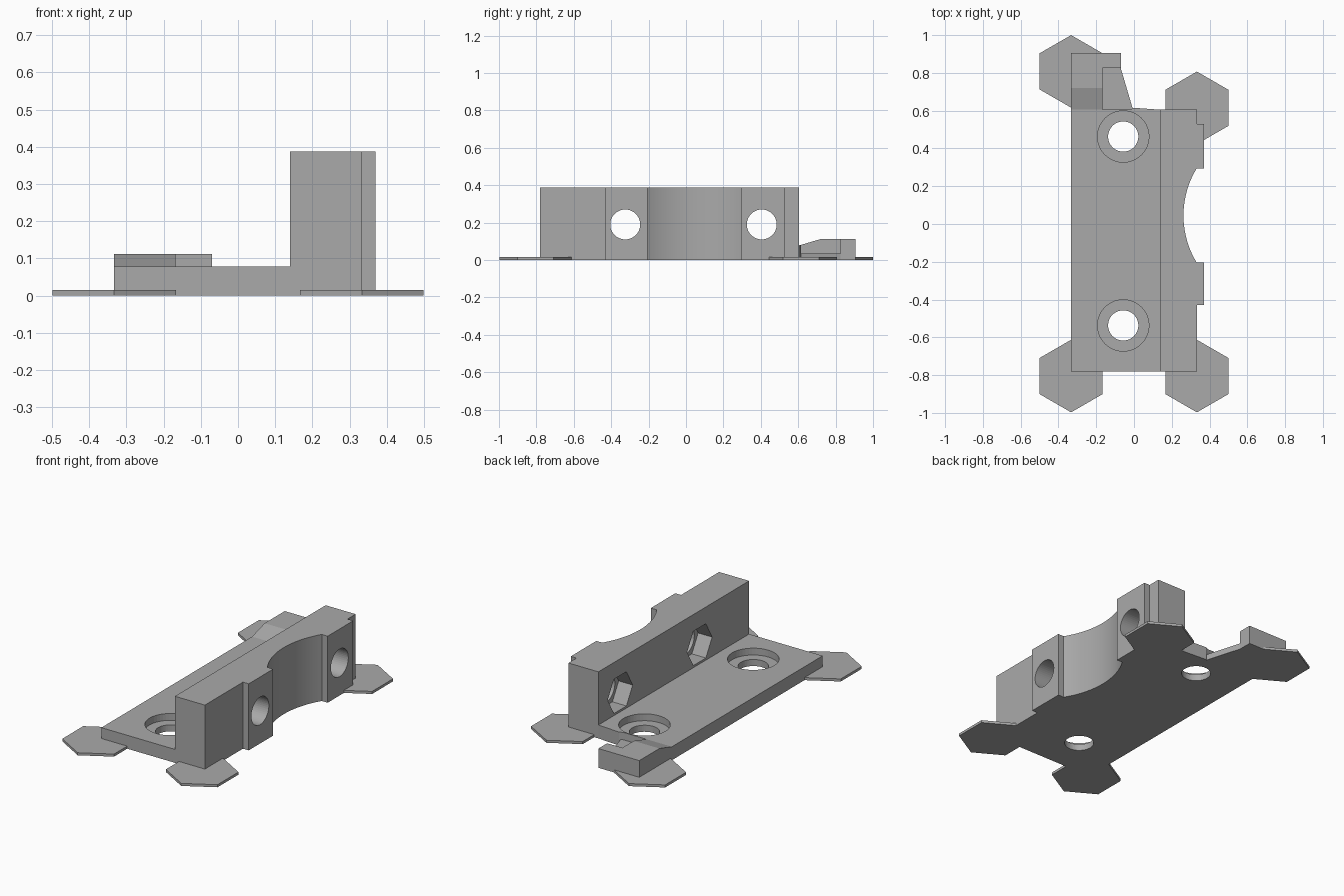
import bpy, bmesh, math
from mathutils import Matrix

cube = bpy.data.objects.get("Cube")
if cube:
    bpy.data.objects.remove(cube, do_unlink=True)

grey = bpy.data.materials.new("plain grey")
grey.use_nodes = True
colour = (0.4, 0.4, 0.4, 1)
grey.diffuse_color = colour
grey.node_tree.nodes["Principled BSDF"].inputs["Base Color"].default_value = colour


def prism(name, outline, depth, place=None):
    """Extrude a flat outline along its local z, then place it."""
    bm = bmesh.new()
    face = bm.faces.new([bm.verts.new((a, b, 0)) for a, b in outline])
    top = bmesh.ops.extrude_face_region(bm, geom=[face])["geom"]
    for v in top:
        if isinstance(v, bmesh.types.BMVert):
            v.co.z += depth
    bmesh.ops.recalc_face_normals(bm, faces=bm.faces)
    if place:
        bm.transform(place)
    mesh = bpy.data.meshes.new(name)
    bm.to_mesh(mesh)
    bm.free()
    mesh.materials.append(grey)
    ob = bpy.data.objects.new(name, mesh)
    bpy.context.collection.objects.link(ob)
    return ob


def ring(r, n, turn=0):
    return [(r * math.cos(turn + i * math.tau / n), r * math.sin(turn + i * math.tau / n))
            for i in range(n)]


def cut(target, name, outline, depth, place):
    cutter = prism(name, outline, depth, place)
    mod = target.modifiers.new(name, 'BOOLEAN')
    mod.operation, mod.solver, mod.object = 'DIFFERENCE', 'EXACT', cutter
    cutter.hide_render = True
    cutter.hide_set(True)
    cutter.display_type = 'WIRE'


def smooth(ob):
    bpy.ops.object.select_all(action='DESELECT')
    bpy.context.view_layer.objects.active = ob
    ob.select_set(True)
    bpy.ops.object.shade_smooth_by_angle(angle=math.radians(30))


# Base plate with two counterbored screw holes
base = prism("base_plate", [(-.333, -.78), (.14, -.78), (.14, .605), (0, .615),
                            (-.02, .605), (-.333, .605)], .078)
for side, y in (("rear", .463), ("front", -.537)):
    at = Matrix.Translation((-.057, y, 0))
    cut(base, side + "_screw_cutter", ring(.08, 48), .3, at @ Matrix.Translation((0, 0, -.1)))
    cut(base, side + "_counterbore_cutter", ring(.136, 48), .2, at @ Matrix.Translation((0, 0, .038)))

# Upright wall with raised pads and a curved saddle between them
saddle_x, saddle_y, saddle_r = .742, .045, .48
half = math.asin(.25 / saddle_r)
arc = [(saddle_x - saddle_r * math.cos(a), saddle_y + saddle_r * math.sin(a))
       for a in (half * (i / 16 - 1) for i in range(33))]
wall = prism("upright_wall",
             [(.14, -.78), (.333, -.78), (.333, -.43), (.37, -.43), (.37, -.205)] + arc +
             [(.37, .295), (.37, .53), (.333, .53), (.333, .605), (.14, .605)], .387)

# Cross bolts through the wall, with hexagonal nut pockets at the back
for side, y in (("front", -.325), ("rear", .405)):
    along_x = Matrix.Translation((0, y, .19)) @ Matrix.Rotation(math.pi / 2, 4, 'Y')
    cut(wall, side + "_bolt_cutter", ring(.08, 48), .6, along_x)
    cut(wall, side + "_nut_cutter", ring(.115, 6, math.pi / 2), .13,
        along_x @ Matrix.Translation((0, 0, .1)))

# Thin hexagonal anchor pads under the corners
for name, x, y in (("front_right", -.333, -.805), ("front_left", .333, -.805),
                   ("rear_right", -.333, .808), ("rear_left", .333, .615)):
    prism(name + "_anchor_pad", ring(.192, 6, math.pi / 2), .015,
          Matrix.Translation((x, y, 0)))

# Rear hook: ramped side arm, end block and low slanted web
to_yz = Matrix(((0, 0, 1, -.333), (1, 0, 0, 0), (0, 1, 0, 0), (0, 0, 0, 1)))
arm = prism("hook_arm", [(.605, 0), (.905, 0), (.905, .112), (.72, .112), (.605, .078)],
            .165, to_yz)
prism("hook_end_block", [(-.168, .825), (-.07, .825), (-.07, .905), (-.168, .905)], .112)
prism("hook_web", [(-.168, .605), (-.005, .605), (-.07, .825), (-.168, .825)], .035)

smooth(base)
smooth(wall)
